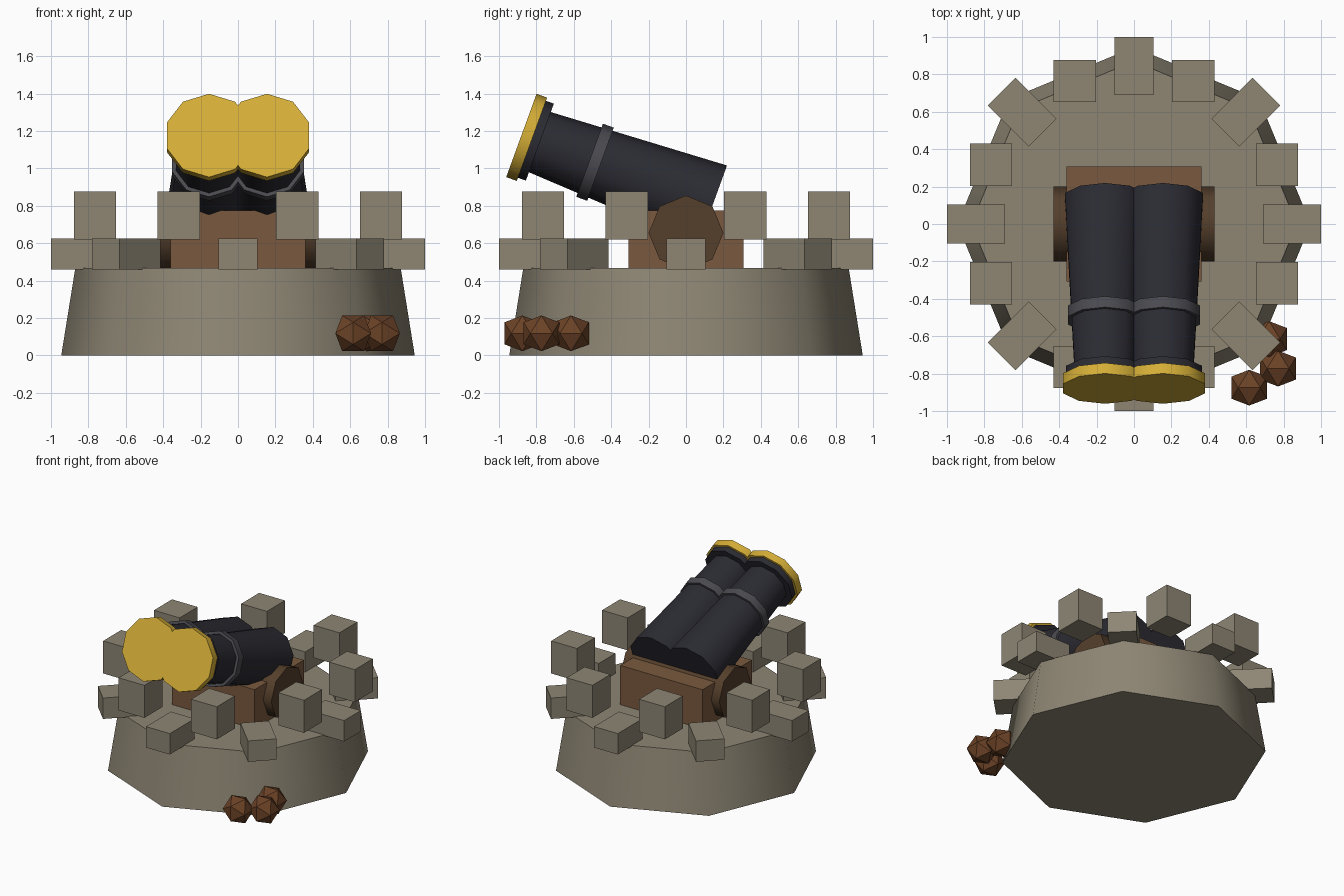
import bpy, bmesh
from math import radians, cos, sin, pi
from mathutils import Matrix, Vector

if "Cube" in bpy.data.objects:
    bpy.data.objects.remove(bpy.data.objects["Cube"])


def material(name, hex_code):
    """Flat colour from an sRGB hex string."""
    srgb = [int(hex_code[i:i + 2], 16) / 255 for i in (0, 2, 4)]
    colour = [((c + 0.055) / 1.055) ** 2.4 for c in srgb] + [1]
    mat = bpy.data.materials.new(name)
    mat.use_nodes = True
    mat.diffuse_color = colour
    mat.node_tree.nodes["Principled BSDF"].inputs["Base Color"].default_value = colour
    return mat


stone = material("stone", "8E8674")
wood = material("wood", "7A5A3F")
dark_wood = material("dark wood", "553F2B")
iron = material("dark iron", "2B2B33")
steel = material("grey steel", "4A4A50")
gold = material("gold", "D6AF37")
rust = material("rusty brown", "6B4226")


def finish(name, bm, mat, smooth=False):
    bmesh.ops.recalc_face_normals(bm, faces=bm.faces)
    mesh = bpy.data.meshes.new(name)
    bm.to_mesh(mesh)
    bm.free()
    mesh.materials.append(mat)
    obj = bpy.data.objects.new(name, mesh)
    bpy.context.collection.objects.link(obj)
    if smooth:
        bpy.ops.object.select_all(action="DESELECT")
        obj.select_set(True)
        bpy.context.view_layer.objects.active = obj
        bpy.ops.object.shade_smooth_by_angle(angle=radians(50))
    return obj


def box(name, centre, size, mat, turn=0):
    bm = bmesh.new()
    matrix = (Matrix.Translation(centre) @ Matrix.Rotation(turn, 4, "Z")
              @ Matrix.Diagonal((*size, 1)))
    bmesh.ops.create_cube(bm, size=1, matrix=matrix)
    return finish(name, bm, mat)


def drum(name, centre, sides, r_low, r_high, depth, mat, rotation=Matrix()):
    bm = bmesh.new()
    bmesh.ops.create_cone(bm, cap_ends=True, segments=sides, radius1=r_low,
                          radius2=r_high, depth=depth,
                          matrix=Matrix.Translation(centre) @ rotation)
    return finish(name, bm, mat, smooth=True)


# Round stone platform
drum("platform", (0, 0, 0.233), 8, 0.945, 0.87, 0.466, stone)

# Battlements: low radial blocks alternating with raised square blocks
for i in range(8):
    a = i * pi / 4
    box("low_battlement", (0.845 * cos(a), 0.845 * sin(a), 0.543),
        (0.31, 0.208, 0.165), stone, a)
    b = a + pi / 8
    box("high_battlement", (0.828 * cos(b), 0.828 * sin(b), 0.749),
        (0.225, 0.225, 0.257), stone)

# Carriage and its pivot
box("carriage", (0, 0, 0.62), (0.72, 0.615, 0.312), wood)
drum("pivot_drum", (0, 0, 0.655), 8, 0.2, 0.2, 0.86, dark_wood,
     Matrix.Rotation(pi / 2, 4, "Y"))

# Twin barrels, each a stack of drums along a raised axis
tilt = Matrix.Rotation(radians(70), 4, "X")
back = Vector((0, cos(radians(20)), -sin(radians(20))))
barrel_parts = [  # name, start and end behind the muzzle, rear and front radius
    ("muzzle_cap", 0, 0.06, 0.237, 0.237, gold),
    ("muzzle_ring", 0.055, 0.105, 0.219, 0.219, iron),
    ("barrel", 0.05, 1.088, 0.225, 0.168, iron),
    ("barrel_band", 0.388, 0.45, 0.208, 0.208, steel),
]
for side, x in (("left", 0.155), ("right", -0.155)):
    muzzle = Vector((x, -0.88, 1.176))
    for name, start, end, rear, front, mat in barrel_parts:
        drum(f"{side}_{name}", muzzle + back * (start + end) / 2, 10,
             rear, front, end - start, mat, tilt)

# Pile of faceted shot beside the platform
long, short = 0.0955, 0.059
for x, y in ((0.616, -0.875), (0.77, -0.773), (0.722, -0.615)):
    bm = bmesh.new()
    for s in (-1, 1):
        for t in (-1, 1):
            for p in ((s * short, 0, t * long), (0, s * long, t * short),
                      (s * long, t * short, 0)):
                bm.verts.new(Vector(p) + Vector((x, y, 0.118)))
    bmesh.ops.convex_hull(bm, input=bm.verts)
    finish("shot", bm, rust)
